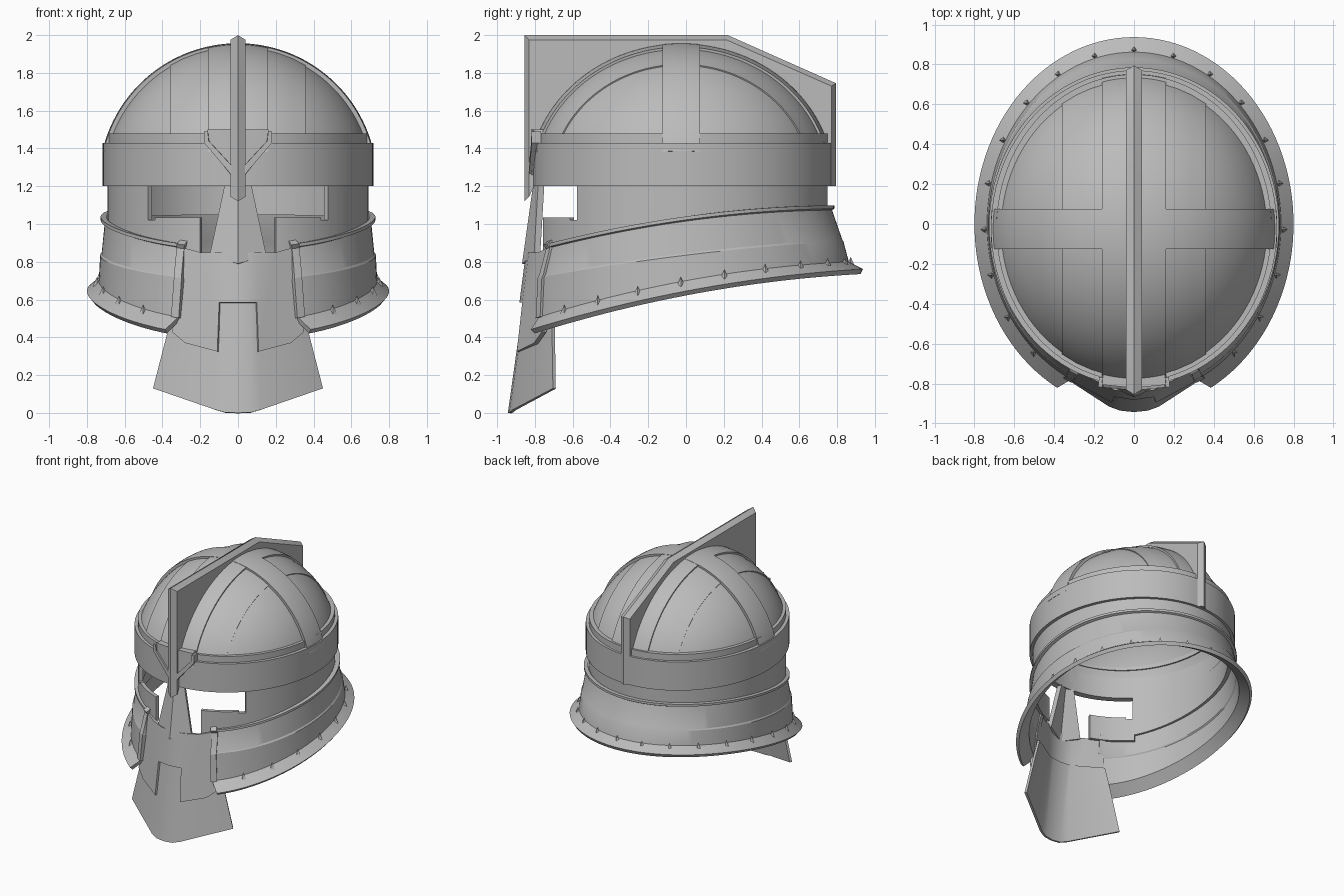
import bpy, bmesh
from math import sin, cos, asin, pi, sqrt, radians
from mathutils import Vector, Matrix

old = bpy.data.objects.get("Cube")
if old:
    bpy.data.objects.remove(old)

steel = bpy.data.materials.new("grey_steel")
steel.use_nodes = True
GREY = (0.5, 0.5, 0.5, 1)
steel.diffuse_color = GREY
steel.node_tree.nodes["Principled BSDF"].inputs["Base Color"].default_value = GREY


def finish(name, bm, thick=0, mirror=False):
    """Turn a bmesh into a smooth-shaded steel object, thickened inwards."""
    mesh = bpy.data.meshes.new(name)
    bm.to_mesh(mesh)
    bm.free()
    mesh.materials.append(steel)
    ob = bpy.data.objects.new(name, mesh)
    bpy.context.collection.objects.link(ob)
    bpy.ops.object.select_all(action='DESELECT')
    ob.select_set(True)
    bpy.context.view_layer.objects.active = ob
    if mirror:
        ob.modifiers.new("mirror", 'MIRROR')
        bpy.ops.object.modifier_apply(modifier="mirror")
    if thick:
        mod = ob.modifiers.new("shell", 'SOLIDIFY')
        mod.thickness = thick
        mod.offset = -1
        bpy.ops.object.modifier_apply(modifier="shell")
    bpy.ops.object.shade_smooth_by_angle(angle=radians(25))
    return ob


def face_outward(bm):
    """Flip an open sheet so that it faces away from the helmet's middle."""
    bm.normal_update()
    middle = Vector((0, 0, 1))
    if sum(f.normal.dot(f.calc_center_median() - middle) for f in bm.faces) < 0:
        bmesh.ops.reverse_faces(bm, faces=bm.faces)


def loft(name, rows, thick=0.03, mirror=False):
    """Skin a sheet over rows of points."""
    bm = bmesh.new()
    grid = [[bm.verts.new(p) for p in row] for row in rows]
    for a, b in zip(grid, grid[1:]):
        for j in range(len(a) - 1):
            bm.faces.new((a[j], b[j], b[j + 1], a[j + 1]))
    bmesh.ops.remove_doubles(bm, verts=bm.verts, dist=1e-5)
    face_outward(bm)
    return finish(name, bm, thick, mirror)


def plates(name, polygons, depth, thick):
    """Half outlines in x and z, set at depth(x, z) and mirrored."""
    bm = bmesh.new()
    for poly in polygons:
        bm.faces.new([bm.verts.new((x, depth(x, z), z)) for x, z in poly])
    bmesh.ops.remove_doubles(bm, verts=bm.verts, dist=1e-5)
    face_outward(bm)
    return finish(name, bm, thick, True)


def span(a, b, n):
    return [a + (b - a) * i / n for i in range(n + 1)]


def oval(phi, rx, ry, cy):
    """Point on a plan ellipse; phi is zero at the front."""
    return rx * sin(phi), cy - ry * cos(phi)


# Dome shell
CY, CZ = -0.025, 1.22
RX, RY, RZ = 0.715, 0.79, 0.715
loft("dome", [[(*oval(p, RX * cos(e), RY * cos(e), CY), CZ + RZ * sin(e))
               for p in span(0, 2 * pi, 96)]
              for e in span(pi / 2, radians(10), 24)], 0.035)


# Straps over the dome
def strap(name, half_width, grow, across=False):
    rx, ry, rz = RX + grow, RY + grow, RZ + grow
    rows = []
    for u in span(-half_width, half_width, 10):
        r = sqrt(1 - (u / (ry if across else rx)) ** 2)
        row = []
        for a in span(radians(13), radians(167), 60):
            z = CZ + rz * r * sin(a)
            row.append((rx * r * cos(a), CY + u, z) if across
                       else (u, CY - ry * r * cos(a), z))
        rows.append(row)
    loft(name, rows)


strap("middle_panel", 0.36, 0.007)
strap("long_strap", 0.16, 0.02)
strap("cross_strap", 0.1, 0.022, True)


# Brow rings
def ring(name, rx, ry, low, high, width):
    rows = [[(*oval(p, rx - w, ry - w, -0.02), z) for p in span(0, 2 * pi, 96)]
            for w, z in ((0, high), (0, low), (width, low), (width, high), (0, high))]
    bm_object = loft(name, rows, 0)
    bm = bmesh.new()
    bm.from_mesh(bm_object.data)
    bmesh.ops.recalc_face_normals(bm, faces=bm.faces)
    bm.to_mesh(bm_object.data)
    bm.free()


ring("upper_ring", 0.69, 0.77, 1.42, 1.48, 0.05)
ring("brow_band", 0.717, 0.79, 1.2, 1.43, 0.05)

# Pointed plate and raised trim on the brow
plates("brow_point", [[(0, 1.25), (0.04, 1.26), (0.17, 1.43), (0.16, 1.5), (0, 1.5)]],
       lambda x, z: -0.822 + 0.1 * x, 0.06)
plates("brow_trim", [[(0.035, 1.26), (0.18, 1.43), (0.18, 1.49), (0.16, 1.49),
                      (0.155, 1.44), (0.035, 1.31)]],
       lambda x, z: -0.835 + 0.1 * x, 0.05)

# Crest fin with a ridged edge
edge = [(-0.855, 1.12), (-0.855, 2), (0.22, 2), (0.795, 1.745), (0.795, 1.2)]
inset = [(-0.83, 1.145), (-0.83, 1.975), (0.214, 1.975), (0.77, 1.73), (0.77, 1.2)]
arc = [(CY + 0.775 * cos(a), CZ - 0.01 + 0.7 * sin(a)) for a in span(0, pi, 40)]
bm = bmesh.new()
left, right = ([bm.verts.new((s, y, z)) for y, z in inset + arc] for s in (0.04, -0.04))
ridge = [bm.verts.new((0, y, z)) for y, z in edge] + [None] * len(arc)
bm.faces.new(left)
bm.faces.new(right[::-1])
for k in range(len(left)):
    n = (k + 1) % len(left)
    if ridge[k] and ridge[n]:
        bm.faces.new((left[k], left[n], ridge[n], ridge[k]))
        bm.faces.new((ridge[k], ridge[n], right[n], right[k]))
    else:
        loop = (left[k], left[n], ridge[n], right[n], right[k], ridge[k])
        bm.faces.new([v for v in loop if v])
bmesh.ops.recalc_face_normals(bm, faces=bm.faces)
finish("crest_fin", bm)


# Face wall, open at the eyes
def skirt_top(y):
    return 1.04 + 0.138 * y - 0.08 * y * y


def wall(name, start, end, high, low, mirror=False):
    plan = [oval(p, 0.692, 0.77, -0.02) for p in span(start, end, 64)]
    loft(name, [[(x, y, high) for x, y in plan],
                [(x, y, low or skirt_top(y) - 0.05) for x, y in plan]], 0.03, mirror)


wall("back_wall", 0.76, 2 * pi - 0.76, 1.22, None)
wall("eye_corner", 0.68, 0.78, 1.02, 0.84, True)
wall("under_eye_plate", 0.294, 0.69, 1.035, 0.84, True)

# Neck skirt rows: radii, centre, height curve along y, front end
SKIRT = [(0.727, 0.795, -0.01, 1.04, 0.138, 0.08, 0.285),
         (0.727, 0.795, -0.01, 1.022, 0.138, 0.08, 0.285),
         (0.705, 0.783, -0.01, 1.015, 0.138, 0.08, 0.287),
         (0.722, 0.832, -0.005, 0.845, 0.122, 0.04, 0.3),
         (0.73, 0.838, -0.005, 0.835, 0.122, 0.04, 0.3),
         (0.737, 0.862, 0, 0.7, 0.185, 0.08, 0.315),
         (0.8, 0.937, 0, 0.645, 0.19, 0.07, 0.385)]


def skirt_point(row, phi, grow=0):
    rx, ry, cy, a, b, c, _ = row
    x, y = oval(phi, rx + grow, ry + grow, cy)
    return x, y, a + b * y - c * y * y


def skirt_start(row):
    return asin(row[-1] / row[0])


loft("neck_skirt", [[skirt_point(r, p) for p in
                     span(skirt_start(r), 2 * pi - skirt_start(r), 96)] for r in SKIRT])
loft("cheek_edge", [[skirt_point(r, p, 0.014) for p in
                     span(skirt_start(r) - 0.01, skirt_start(r) + 0.05, 3)]
                    for r in SKIRT[:1] + SKIRT[2:6]], 0.05, True)

# Small studs along the flare
bm = bmesh.new()
for k in range(-9, 10):
    spot = Vector(skirt_point(SKIRT[5], pi + radians(15.3) * k, 0.01))
    bmesh.ops.create_cone(bm, cap_ends=True, segments=4, radius1=0.022, radius2=0,
                          depth=0.05, matrix=Matrix.Translation(spot))
finish("studs", bm)


# Lower mask with a slot in the middle
def mask_depth(x, z):
    return -0.915 + 0.13 * (z - 0.33) + 0.15 * min(x, 0.1) + 0.5 * max(0, x - 0.1)


plates("lower_mask", [[(0, 0.585), (0.1, 0.585), (0.1, 0.85), (0, 0.85)],
                      [(0.1, 0.585), (0.11, 0.325), (0.28, 0.37), (0.35, 0.43),
                       (0.31, 0.88), (0.2, 0.85), (0.1, 0.85)]], mask_depth, 0.025)

# Nose guard
plates("nose_guard", [[(0, 1.21), (0.07, 1.21), (0.15, 0.835), (0, 0.79)]],
       lambda x, z: -0.868 + 0.14 * (z - 0.79) + 0.38 * x, 0.035)


# Chin guard hanging behind the mask
def chin_depth(x, z):
    return -0.943 + 0.14 * z + 0.1 * min(x, 0.1) + 0.6 * max(0, x - 0.1)


plates("chin_guard", [[(0, 0), (0.07, 0.003), (0.07, 0.62), (0, 0.62)],
                      [(0.07, 0.003), (0.125, 0.018), (0.1, 0.62), (0.07, 0.62)],
                      [(0.125, 0.018), (0.45, 0.13), (0.37, 0.44), (0.32, 0.62),
                       (0.1, 0.62)]], chin_depth, 0.018)
